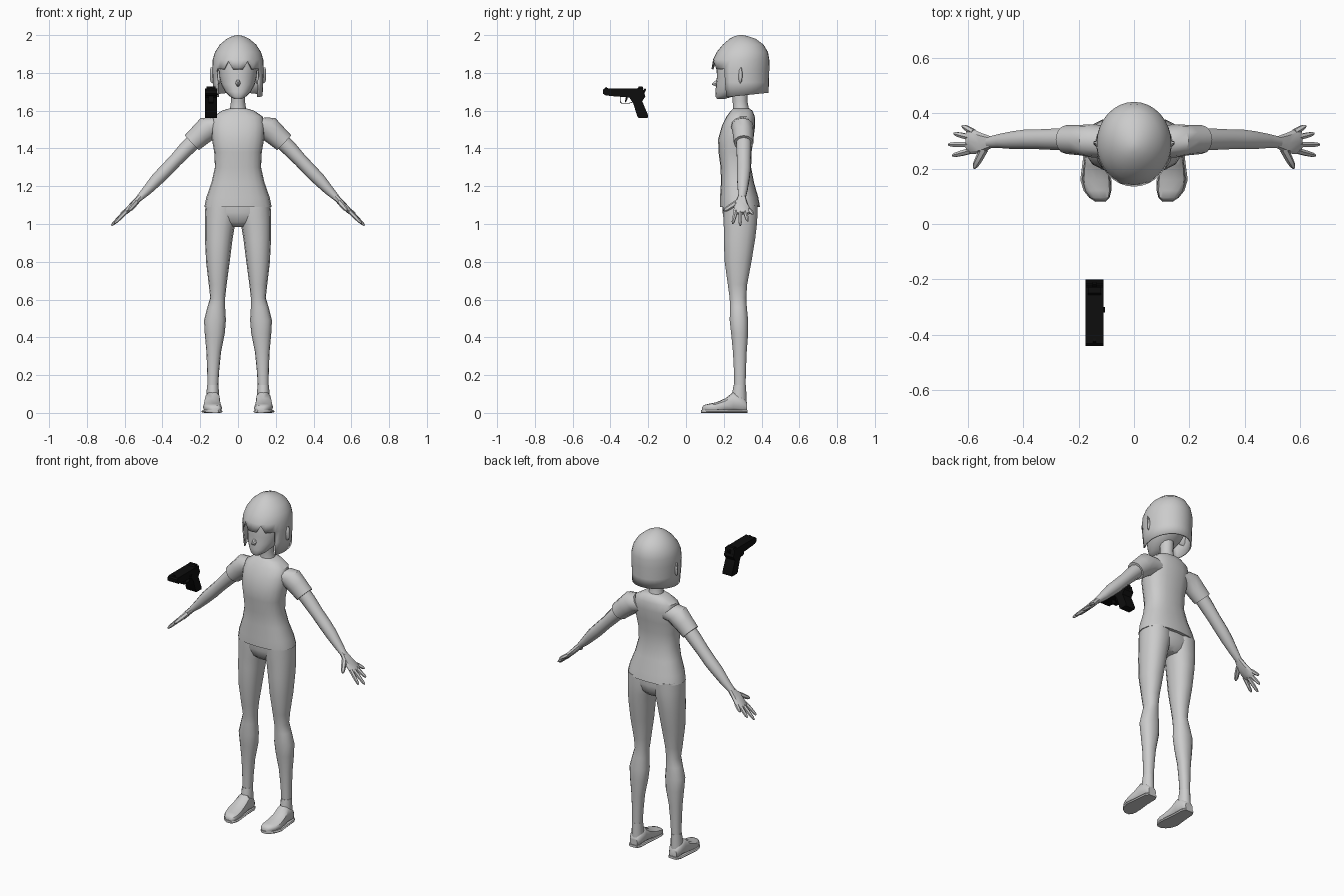
import bpy, bmesh, math
from mathutils import Vector


def material(name, value):
    m = bpy.data.materials.new(name)
    m.diffuse_color = (value, value, value, 1)
    return m


GREY = material("light grey", 0.6)
BLACK = material("black", 0.004)
X, Y, Z = Vector((1, 0, 0)), Vector((0, 1, 0)), Vector((0, 0, 1))


def finish(bm, name, mat, mirror=False):
    bmesh.ops.recalc_face_normals(bm, faces=bm.faces)
    me = bpy.data.meshes.new(name)
    bm.to_mesh(me)
    bm.free()
    me.materials.append(mat)
    ob = bpy.data.objects.new(name, me)
    bpy.context.collection.objects.link(ob)
    if mirror:
        ob.modifiers.new("Mirror", "MIRROR").use_mirror_merge = False
    return ob


def loft(name, rings, u=X, v=Y, n=12, e=1.0, mirror=False, caps=True, mat=GREY):
    """Skin superellipse rings given as (x, y, z, radius_u, radius_v)."""
    bm = bmesh.new()
    loops = []
    for x, y, z, ru, rv in rings:
        loop = []
        for i in range(n):
            a = 2 * math.pi * i / n
            c, s = math.cos(a), math.sin(a)
            p = (Vector((x, y, z)) + u * ru * math.copysign(abs(c) ** e, c)
                 + v * rv * math.copysign(abs(s) ** e, s))
            loop.append(bm.verts.new(p))
        loops.append(loop)
    for a, b in zip(loops, loops[1:]):
        for i in range(n):
            j = (i + 1) % n
            bm.faces.new((a[i], a[j], b[j], b[i]))
    if caps:
        bm.faces.new(loops[0])
        bm.faces.new(loops[-1])
    return finish(bm, name, mat, mirror)


def upright(name, rows, **kw):
    """Loft of (z, x_min, x_max, y_min, y_max) rows."""
    return loft(name, [((a + b) / 2, (c + d) / 2, z, (b - a) / 2, (d - c) / 2)
                       for z, a, b, c, d in rows], **kw)


def plate(name, pts, x0, x1, mat):
    """Side profile of (y, z) points extruded across x."""
    bm = bmesh.new()
    f = bm.faces.new([bm.verts.new((x0, y, z)) for y, z in pts])
    ext = bmesh.ops.extrude_face_region(bm, geom=[f])["geom"]
    bmesh.ops.translate(bm, vec=(x1 - x0, 0, 0),
                        verts=[g for g in ext if isinstance(g, bmesh.types.BMVert)])
    return finish(bm, name, mat)


# Shirt body, flared at the hem
upright("shirt", [(z, -w, w, a, b) for z, w, a, b in [
    (1.09, .178, .18, .392), (1.14, .168, .18, .383), (1.22, .14, .185, .36),
    (1.30, .122, .183, .345), (1.38, .126, .172, .347), (1.45, .138, .17, .357),
    (1.52, .142, .19, .366), (1.57, .13, .215, .364), (1.60, .085, .238, .352),
    (1.612, .045, .25, .335)]], n=20, e=.82)

# Sleeves and arms, slanting down and outward
D = Vector((.7, 0, .714))
loft("sleeve", [(.09, .295, 1.515, .07, .06), (.15, .3, 1.512, .068, .06),
                (.195, .303, 1.475, .06, .055), (.245, .305, 1.43, .054, .052)],
     u=D, mirror=True)
loft("arm", [(.20, .305, 1.47, .043, .042), (.27, .306, 1.402, .041, .041),
             (.33, .306, 1.338, .036, .038), (.385, .306, 1.28, .036, .037),
             (.43, .303, 1.235, .034, .034), (.48, .3, 1.18, .026, .027),
             (.525, .295, 1.135, .017, .021)], u=D, n=10, mirror=True)

# Hands with four fingers and a thumb
loft("palm", [(.515, .295, 1.145, .016, .021), (.55, .292, 1.108, .017, .036),
              (.585, .298, 1.072, .015, .046), (.602, .300, 1.056, .01, .043)],
     u=D, n=8, e=.8, mirror=True)
for name, base, tip in [("index_finger", (.59, .264, 1.068), (.655, .247, 1.002)),
                        ("middle_finger", (.595, .287, 1.062), (.67, .287, .992)),
                        ("ring_finger", (.59, .312, 1.068), (.65, .327, 1.015)),
                        ("little_finger", (.58, .332, 1.078), (.62, .355, 1.052)),
                        ("thumb", (.54, .272, 1.115), (.578, .202, 1.07))]:
    b, t = Vector(base), Vector(tip)
    side = (t - b).cross(D).normalized()
    r = .015 if name == "thumb" else .0115
    loft(name, [(*b.lerp(t, k), r * s, r * s) for k, s in
                [(0, 1), (.5, .95), (.85, .75), (1, .35)]], u=D, v=side, n=6, mirror=True)

# Trousers: pelvis and two shaped legs
upright("pelvis", [(.985, -.06, .06, .24, .34), (1.01, -.13, .13, .21, .365),
                   (1.06, -.168, .168, .193, .378), (1.12, -.16, .16, .195, .37)],
        n=16, e=.85)
upright("leg", [(.14, .105, .162, .255, .316), (.22, .1, .163, .253, .318),
                (.32, .09, .167, .248, .322), (.42, .07, .176, .238, .33),
                (.49, .064, .18, .23, .33), (.56, .068, .162, .232, .323),
                (.61, .068, .147, .23, .32), (.68, .06, .155, .22, .325),
                (.80, .044, .169, .203, .348), (.92, .029, .175, .198, .368),
                (.985, .018, .176, .198, .376), (1.04, .003, .176, .195, .38),
                (1.10, .003, .172, .195, .38)], n=14, e=.9, mirror=True)

# Shoes: ankle, upper running heel to toe, and sole
upright("ankle", [(.03, .1, .17, .235, .322), (.08, .1, .168, .24, .32),
                  (.147, .103, .164, .252, .318)], mirror=True)
loft("shoe", [(cx, y, h / 2 + .006, w, h / 2) for y, cx, w, h in [
    (.322, .135, .026, .05), (.3, .135, .039, .08), (.25, .135, .041, .105),
    (.21, .137, .045, .072), (.16, .136, .05, .05), (.12, .13, .046, .042),
    (.095, .124, .034, .036), (.084, .121, .018, .022)]],
     v=Z, e=.75, mirror=True)
loft("sole", [(cx, y, .0075, w, .0075) for y, cx, w in [
    (.326, .135, .028), (.3, .136, .043), (.23, .138, .047), (.16, .138, .056),
    (.12, .132, .05), (.095, .125, .037), (.08, .121, .018)]],
     v=Z, n=8, e=.35, mirror=True)

# Neck and head
upright("neck", [(1.56, -.06, .06, .24, .35), (1.60, -.044, .044, .25, .335),
                 (1.65, -.037, .037, .247, .325), (1.75, -.042, .042, .24, .33)])
upright("head", [(z, -w, w, a, b) for z, w, a, b in [
    (1.662, .02, .165, .205), (1.675, .043, .156, .25), (1.70, .068, .157, .31),
    (1.74, .09, .158, .37), (1.78, .1, .164, .4), (1.84, .105, .16, .41),
    (1.90, .09, .18, .4), (1.94, .05, .22, .36)]], n=20, e=.92)
loft("nose", [(0, .17, 1.748, .016, .024), (0, .152, 1.743, .011, .015),
              (0, .138, 1.74, .004, .004)], v=Z, n=6)
loft("ear", [(.095, .275, 1.775, .012, .03), (.125, .285, 1.782, .015, .043),
             (.144, .292, 1.79, .007, .04), (.147, .293, 1.79, .003, .03)],
     u=Y, v=Z, n=8, mirror=True)

# Bobbed hair shell with a fringe, side locks and an open face
hair = upright("hair", [(z, -w, w, a, b) for z, w, a, b in [
    (1.685, .13, .15, .437), (1.75, .134, .14, .439), (1.82, .136, .135, .441),
    (1.87, .134, .143, .441), (1.91, .122, .162, .434), (1.95, .096, .195, .41),
    (1.98, .06, .23, .37), (1.995, .028, .26, .325), (2.0, .006, .28, .3)]],
    n=32, caps=False)
bm = bmesh.new()
bm.from_mesh(hair.data)
bmesh.ops.delete(bm, geom=[f for f in bm.faces if f.calc_center_median().z < 1.82
                           and f.calc_center_median().y < .2], context="FACES")
bmesh.ops.holes_fill(bm, edges=[e for e in bm.edges if e.is_boundary
                                and min(v.co.z for v in e.verts) > 1.99], sides=40)
for v in bm.verts:
    if v.co.z < 1.7:                                    # lower front edge
        v.co.z += .01 - .025 * max(0, (.44 - v.co.y) / .24)
    elif abs(v.co.z - 1.82) < .001 and v.co.y < .16 and .04 < abs(v.co.x) < .06:
        v.co.z = 1.862                                  # fringe notches
bmesh.ops.recalc_face_normals(bm, faces=bm.faces)
bm.to_mesh(hair.data)
bm.free()
hair.modifiers.new("Thickness", "SOLIDIFY").thickness = .008

# Pistol floating in front
G0, G1 = -.175, -.11
plate("pistol_slide", [(-.44, 1.69), (-.425, 1.68), (-.235, 1.68), (-.222, 1.69),
                       (-.228, 1.718), (-.432, 1.718), (-.44, 1.71)], G0, G1, BLACK)
plate("pistol_frame", [(-.42, 1.684), (-.405, 1.678), (-.3, 1.67), (-.28, 1.64),
                       (-.257, 1.568), (-.25, 1.562), (-.203, 1.562), (-.2, 1.575),
                       (-.232, 1.65), (-.215, 1.675), (-.22, 1.69)], G0, G1, BLACK)
plate("rear_sight", [(-.258, 1.716), (-.226, 1.716), (-.23, 1.727), (-.25, 1.727)],
      -.166, -.119, BLACK)
plate("front_sight", [(-.43, 1.716), (-.41, 1.716), (-.425, 1.726)], -.148, -.137, BLACK)
plate("hammer", [(-.235, 1.70), (-.222, 1.69), (-.21, 1.712), (-.217, 1.72)],
      -.15, -.135, BLACK)
plate("trigger", [(-.318, 1.675), (-.308, 1.675), (-.312, 1.655), (-.322, 1.642),
                  (-.322, 1.655)], -.148, -.137, BLACK)
guard = [(-.35, 1.678), (-.35, 1.645), (-.34, 1.637), (-.3, 1.637), (-.283, 1.645)]
plate("trigger_guard", guard + [(y + .004 if i < 2 else y, z + .004)
                                for i, (y, z) in reversed(list(enumerate(guard)))],
      -.155, -.13, BLACK)
plate("slide_release", [(-.32, 1.682), (-.3, 1.682), (-.3, 1.69), (-.32, 1.69)],
      -.112, -.105, BLACK)

# Smooth the body, keep hard edges sharp
for ob in bpy.context.scene.objects:
    ob.select_set(True)
    bpy.context.view_layer.objects.active = ob
bpy.ops.object.shade_smooth_by_angle(angle=math.radians(40))
